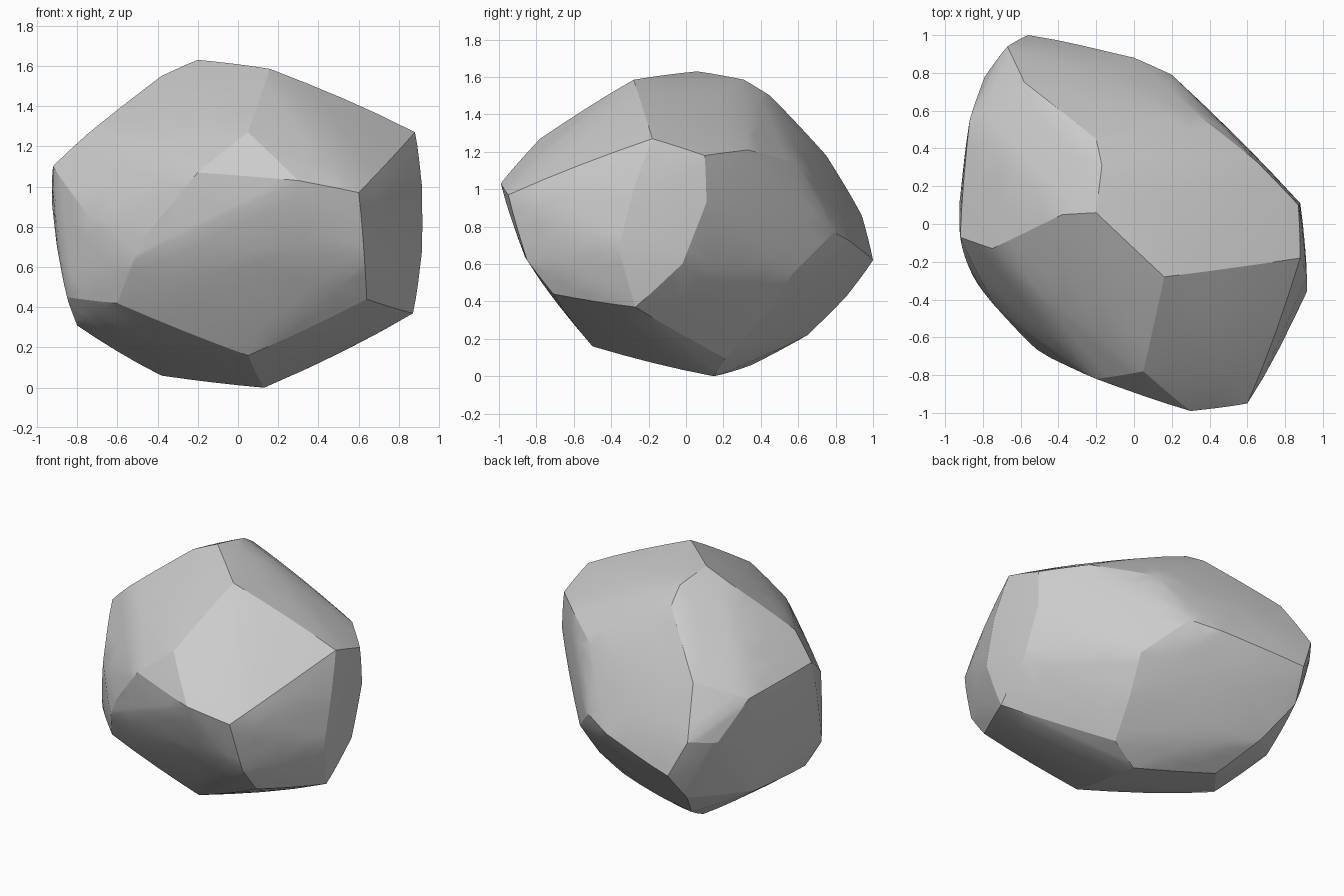
import bpy, bmesh, math

if "Cube" in bpy.data.objects:
    bpy.data.objects.remove(bpy.data.objects["Cube"])

# Corner points of the stone, grouped by region
crown = [(-.2, .06, 1.63), (.16, -.28, 1.585), (-.17, .31, 1.585), (-.2, .45, 1.5),
         (-.38, .05, 1.55), (-.75, -.13, 1.26), (-.35, .6, 1.33), (-.58, .75, 1.18),
         (.88, -.18, 1.27), (.87, .1, 1.18), (.65, .33, 1.21), (.32, .59, 1.14)]
front = [(.3, -.99, 1.03), (.6, -.95, .97), (.05, -.78, 1.27), (-.2, -.82, 1.07),
         (-.74, -.43, .85), (-.44, -.71, .78), (-.52, -.66, .63), (-.6, -.53, .42),
         (.63, -.85, .62), (.64, -.71, .44), (.3, -.88, .7)]
right = [(.915, -.28, 1.0), (.915, -.36, .68), (.87, -.27, .37), (.88, .11, .93),
         (.89, -.02, .6), (.74, .22, .72)]
back = [(.2, .79, .77), (.42, .57, .55), (0, .88, .72), (-.56, 1, .62),
        (-.67, .94, .86), (.38, .41, .31)]
left = [(-.92, -.07, 1.1), (-.87, .55, 1.07), (-.925, .1, .92), (-.79, .78, .83),
        (-.9, -.1, .7), (-.85, -.28, .45)]
base = [(.13, .15, 0), (.33, .21, .095), (.05, -.5, .16), (-.38, .35, .06),
        (-.8, -.17, .31), (-.79, .36, .34), (-.5, .65, .22), (-.61, .86, .43)]

# Stone: hull of the corner points
bm = bmesh.new()
for region in (crown, front, right, back, left, base):
    for p in region:
        bm.verts.new(p)
bmesh.ops.convex_hull(bm, input=bm.verts)
loose = [v for v in bm.verts if not v.link_faces]
bmesh.ops.delete(bm, geom=loose, context='VERTS')
bmesh.ops.recalc_face_normals(bm, faces=bm.faces)
bm.normal_update()

# Swell the long spans a little, then hull again to keep the stone convex
bmesh.ops.subdivide_edges(bm, edges=bm.edges[:], cuts=3, use_grid_fill=True,
                          smooth=.15, smooth_falloff='LINEAR')
bmesh.ops.delete(bm, geom=bm.edges[:], context='EDGES_FACES')
pts = [v.co.copy() for v in bm.verts]
bm.free()
bm = bmesh.new()
for p in pts:
    bm.verts.new(p)
bmesh.ops.convex_hull(bm, input=bm.verts)
loose = [v for v in bm.verts if not v.link_faces]
bmesh.ops.delete(bm, geom=loose, context='VERTS')
bmesh.ops.recalc_face_normals(bm, faces=bm.faces)

# Rest the stone on the ground
low = min(v.co.z for v in bm.verts)
bmesh.ops.translate(bm, verts=bm.verts, vec=(0, 0, -low))
mesh = bpy.data.meshes.new("stone")
bm.to_mesh(mesh)
bm.free()
stone = bpy.data.objects.new("stone", mesh)
bpy.context.collection.objects.link(stone)
bpy.context.view_layer.objects.active = stone
stone.select_set(True)
bpy.ops.object.shade_smooth_by_angle(angle=math.radians(20))
